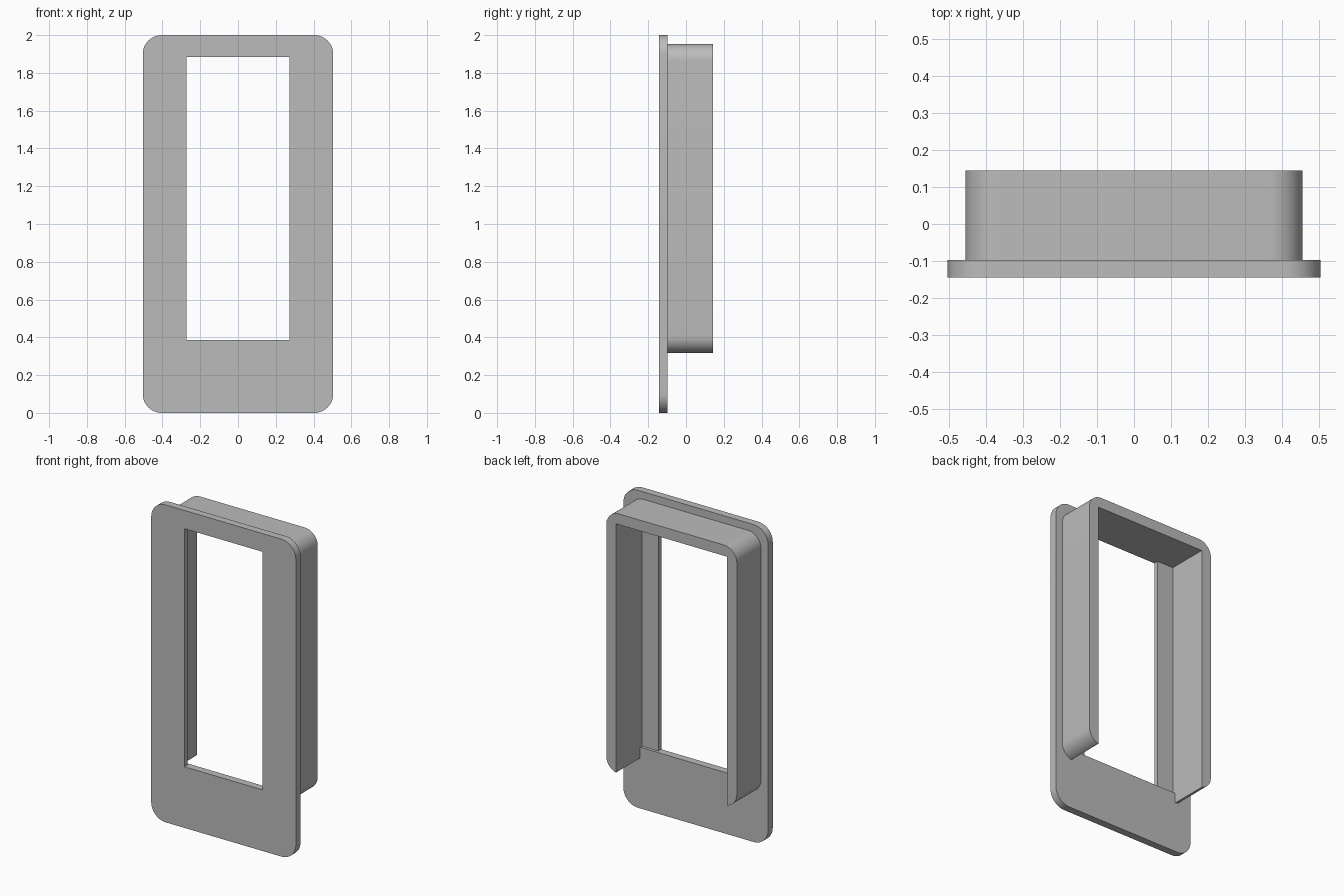
import bpy
import bmesh
from math import sin, cos, pi, radians

if "Cube" in bpy.data.objects:
    bpy.data.objects.remove(bpy.data.objects["Cube"], do_unlink=True)

# Single flat colour
grey = bpy.data.materials.new("plain grey")
grey.use_nodes = True
GREY = (0.5, 0.5, 0.5, 1)
grey.diffuse_color = GREY
grey.node_tree.nodes["Principled BSDF"].inputs["Base Color"].default_value = GREY

# Shared depths and opening sizes
FRONT, LIP_BACK, PLATE_BACK, BACK = -0.144, -0.115, -0.097, 0.144
SILL, HEAD = 0.385, 1.885
INNER = 0.387


def prism(name, half_width, z0, z1, y0, y1, radius=0, steps=12):
    """Rectangle in the XZ plane, optionally with round corners, extruded in y."""
    bm = bmesh.new()
    corners = [(1, z1 - radius, 0), (-1, z1 - radius, 1),
               (-1, z0 + radius, 2), (1, z0 + radius, 3)]
    verts = []
    for side, cz, quarter in corners:
        cx = side * (half_width - radius)
        for i in range(steps + 1 if radius else 1):
            a = (quarter + i / steps) * pi / 2
            verts.append(bm.verts.new((cx + radius * cos(a), y0, cz + radius * sin(a))))
    face = bm.faces.new(verts)
    extruded = bmesh.ops.extrude_face_region(bm, geom=[face])["geom"]
    moved = [v for v in extruded if isinstance(v, bmesh.types.BMVert)]
    bmesh.ops.translate(bm, verts=moved, vec=(0, y1 - y0, 0))
    bmesh.ops.recalc_face_normals(bm, faces=bm.faces)
    mesh = bpy.data.meshes.new(name)
    bm.to_mesh(mesh)
    bm.free()
    mesh.materials.append(grey)
    obj = bpy.data.objects.new(name, mesh)
    bpy.context.collection.objects.link(obj)
    return obj


def activate(obj):
    bpy.ops.object.select_all(action="DESELECT")
    obj.select_set(True)
    bpy.context.view_layer.objects.active = obj


def cut(obj, cutter):
    cutter.hide_render = True
    mod = obj.modifiers.new("opening", "BOOLEAN")
    mod.operation = "DIFFERENCE"
    mod.solver = "EXACT"
    mod.object = cutter
    activate(obj)
    bpy.ops.object.modifier_apply(modifier=mod.name)
    bpy.data.objects.remove(cutter, do_unlink=True)


# Face plate with a through window and a shallow wider recess behind it
plate = prism("face_plate", 0.504, 0, 2, FRONT, PLATE_BACK, 0.1)
cut(plate, prism("window_cutter", 0.273, SILL, HEAD, FRONT - 0.1, BACK))
cut(plate, prism("recess_cutter", INNER, SILL, HEAD, LIP_BACK, BACK))

# Rear surround, open at the bottom
surround = prism("rear_surround", 0.455, 0.315, 1.953, PLATE_BACK, BACK, 0.09)
cut(surround, prism("surround_cutter", INNER, 0, HEAD, FRONT, BACK + 0.1))

for part in (plate, surround):
    activate(part)
    bpy.ops.object.shade_smooth_by_angle(angle=radians(30))
